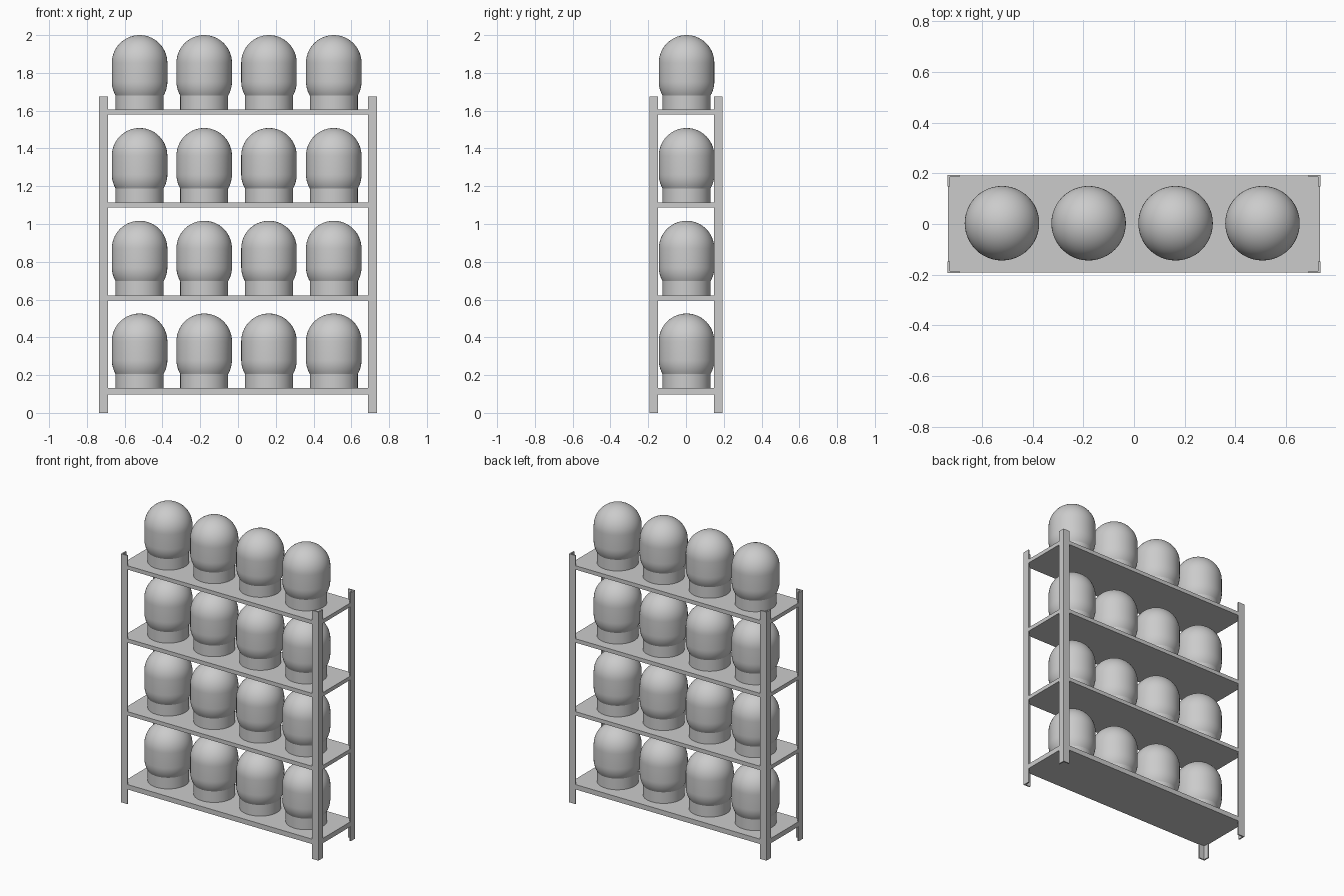
import bpy, bmesh
from math import sin, cos, pi, radians

if "Cube" in bpy.data.objects:
    bpy.data.objects.remove(bpy.data.objects["Cube"])

POST_X, POST_Y, POST_H = 0.736, 0.194, 1.674
FLANGE, WALL = 0.047, 0.009
SHELVES = [(0.098, 0.131), (0.596, 0.622), (1.087, 1.113), (1.579, 1.605)]
JAR_X = [-0.521, -0.179, 0.164, 0.507]
JAR_Y = 0.003


def new_object(name, bm):
    bmesh.ops.recalc_face_normals(bm, faces=bm.faces)
    mesh = bpy.data.meshes.new(name)
    bm.to_mesh(mesh)
    bm.free()
    obj = bpy.data.objects.new(name, mesh)
    bpy.context.collection.objects.link(obj)
    return obj


def prism(name, outline, z0, z1):
    """Extrude a flat outline from z0 up to z1."""
    bm = bmesh.new()
    face = bm.faces.new([bm.verts.new((x, y, z0)) for x, y in outline])
    ext = bmesh.ops.extrude_face_region(bm, geom=[face], use_keep_orig=True)
    top = [g for g in ext["geom"] if isinstance(g, bmesh.types.BMVert)]
    bmesh.ops.translate(bm, verts=top, vec=(0, 0, z1 - z0))
    return new_object(name, bm)


def lathe(name, profile, steps=48):
    """Spin an (r, z) profile about z."""
    bm = bmesh.new()
    verts = [bm.verts.new((r, 0, z)) for r, z in profile]
    edges = [bm.edges.new(p) for p in zip(verts, verts[1:])]
    bmesh.ops.spin(bm, geom=verts + edges, cent=(0, 0, 0), axis=(0, 0, 1),
                   angle=2 * pi, steps=steps, use_duplicate=False)
    bmesh.ops.remove_doubles(bm, verts=bm.verts, dist=1e-5)
    return new_object(name, bm)


# Angle-iron corner posts, open towards the inside
for sx, side in ((-1, "left"), (1, "right")):
    for sy, end in ((-1, "front"), (1, "back")):
        ell = [(0, 0), (FLANGE, 0), (FLANGE, WALL), (WALL, WALL),
               (WALL, FLANGE), (0, FLANGE)]
        prism(f"{end}_{side}_post",
              [(sx * (POST_X - u), sy * (POST_Y - v)) for u, v in ell], 0, POST_H)

# Shelf boards, set just inside the post faces
hx, hy = POST_X - 0.002, POST_Y - 0.002
for i, (z0, z1) in enumerate(SHELVES):
    prism(f"shelf_{i + 1}", [(-hx, -hy), (hx, -hy), (hx, hy), (-hx, hy)], z0, z1)

# Jar: straight foot, rounded shoulder, straight body, domed top
R, FOOT_R, LOW, HIGH = 0.147, 0.127, 0.149, 0.248
a0 = -radians(30.2)
profile = [(0, 0), (FOOT_R, 0)]
profile += [(R * cos(a0 * (1 - k / 6)), LOW + R * sin(a0 * (1 - k / 6))) for k in range(7)]
profile += [(R * cos(pi / 2 * k / 14), HIGH + R * sin(pi / 2 * k / 14)) for k in range(14)]
profile += [(0, HIGH + R)]
jar = lathe("jar_1_1", profile)
bpy.context.view_layer.objects.active = jar
jar.select_set(True)
bpy.ops.object.shade_smooth_by_angle(angle=radians(25))

# Four jars on every shelf
for i, (_, z) in enumerate(SHELVES):
    for j, x in enumerate(JAR_X):
        obj = jar
        if i or j:
            obj = bpy.data.objects.new(f"jar_{i + 1}_{j + 1}", jar.data)
            bpy.context.collection.objects.link(obj)
        obj.location = (x, JAR_Y, z)
